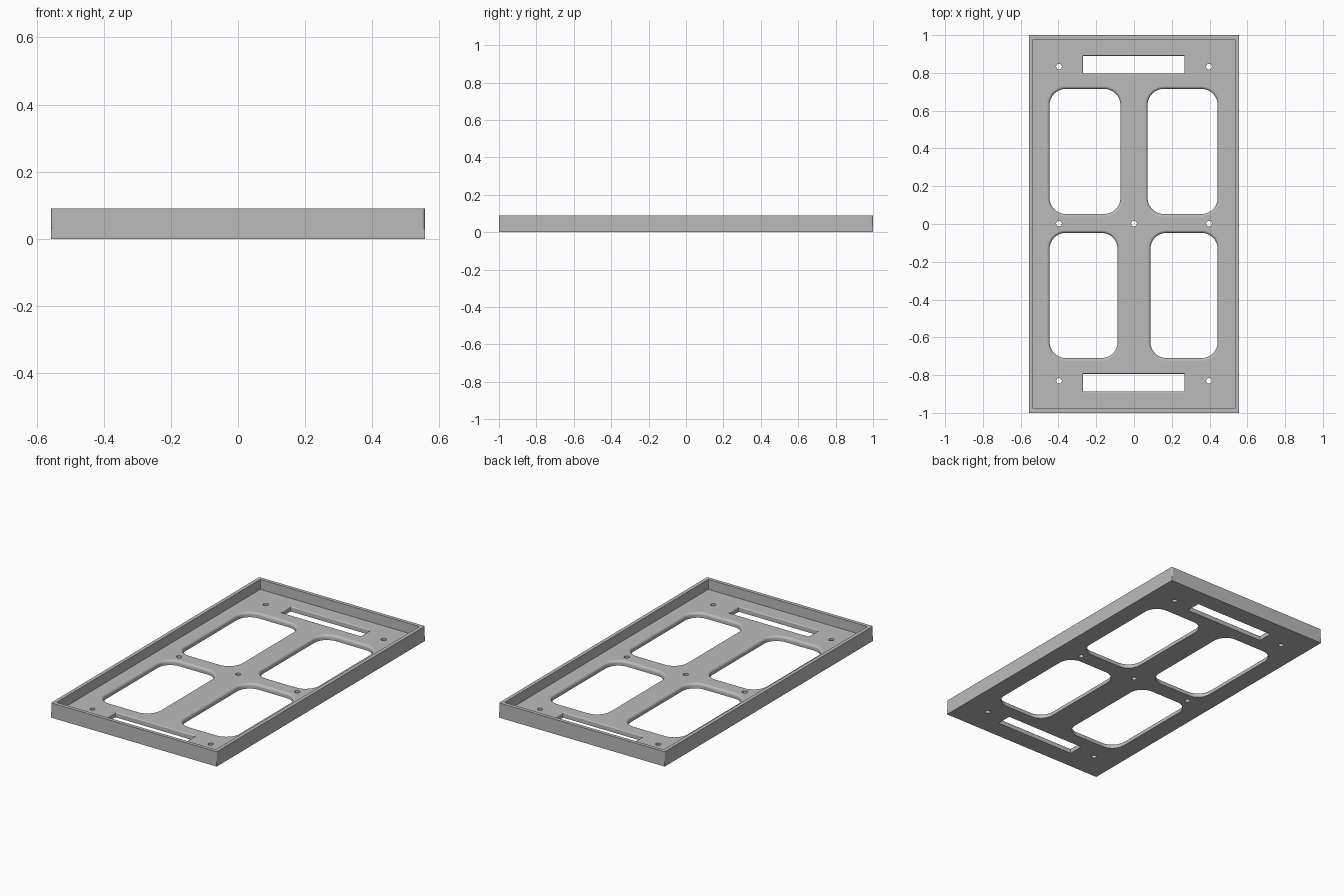
import bpy, bmesh
from math import cos, sin, pi, radians

if "Cube" in bpy.data.objects:
    bpy.data.objects.remove(bpy.data.objects["Cube"])

HALF_X, HALF_Y = 0.557, 1.0
FLOOR, TOP, WALL = 0.03, 0.09, 0.022

grey = bpy.data.materials.new("plain grey")
grey.use_nodes = True
grey.diffuse_color = (0.5, 0.5, 0.5, 1)
grey.node_tree.nodes["Principled BSDF"].inputs["Base Color"].default_value = (0.5, 0.5, 0.5, 1)


def outline(cx, cy, hx, hy, r, steps):
    """Rounded rectangle, counter-clockwise; equal half sizes and radius give a circle."""
    pts = []
    for q, (sx, sy) in enumerate([(1, 1), (-1, 1), (-1, -1), (1, -1)]):
        for i in range(steps + 1):
            a = (q + i / steps) * pi / 2
            pts.append((cx + sx * (hx - r) + r * cos(a), cy + sy * (hy - r) + r * sin(a)))
    return pts


def stack(bm, layers, bottom_cap=True, top_cap=True):
    """Skin a list of (outline, height) layers."""
    rings = [[bm.verts.new((x, y, z)) for x, y in pts] for pts, z in layers]
    for low, high in zip(rings, rings[1:]):
        n = len(low)
        for i in range(n):
            j = (i + 1) % n
            bm.faces.new((low[i], low[j], high[j], high[i]))
    if bottom_cap:
        bm.faces.new(rings[0][::-1])
    if top_cap:
        bm.faces.new(rings[-1])


def make_object(name, bm):
    bmesh.ops.remove_doubles(bm, verts=bm.verts, dist=1e-5)
    bmesh.ops.recalc_face_normals(bm, faces=bm.faces)
    mesh = bpy.data.meshes.new(name)
    bm.to_mesh(mesh)
    bm.free()
    mesh.materials.append(grey)
    obj = bpy.data.objects.new(name, mesh)
    bpy.context.collection.objects.link(obj)
    return obj


def select(obj):
    bpy.ops.object.select_all(action='DESELECT')
    obj.select_set(True)
    bpy.context.view_layer.objects.active = obj


def add_hole(bm, x0, x1, y0, y1, r, fillet, steps):
    """Cutter that flares at the top to leave a rounded upper edge."""
    cx, cy, hx, hy = (x0 + x1) / 2, (y0 + y1) / 2, (x1 - x0) / 2, (y1 - y0) / 2
    profile = [(0, -0.02)]
    if fillet:
        for i in range(6):
            a = i / 5 * pi / 2
            profile.append((fillet * (1 - cos(a)), FLOOR - fillet + fillet * sin(a)))
    profile.append((fillet, FLOOR + 0.02))
    stack(bm, [(outline(cx, cy, hx + d, hy + d, r + d, steps), z) for d, z in profile])


# Base plate
bm = bmesh.new()
bmesh.ops.create_cube(bm, size=1)
for v in bm.verts:
    v.co.x *= 2 * HALF_X
    v.co.y *= 2 * HALF_Y
    v.co.z = (v.co.z + 0.5) * FLOOR
base = make_object("base_plate", bm)

# Openings: four windows, two slots, seven screw holes
bm = bmesh.new()
for inner, y0, y1 in [(0.072, 0.053, 0.715), (0.087, -0.71, -0.047)]:
    add_hole(bm, -0.447, -inner, y0, y1, 0.085, 0.015, 10)
    add_hole(bm, inner, 0.443, y0, y1, 0.085, 0.015, 10)
for y0, y1 in [(0.798, 0.89), (-0.887, -0.793)]:
    add_hole(bm, -0.27, 0.267, y0, y1, 0.002, 0.006, 2)
for x, y in [(-0.397, 0.833), (0.397, 0.833), (-0.397, 0.002), (0, 0.002),
             (0.397, 0.002), (-0.397, -0.83), (0.397, -0.83)]:
    add_hole(bm, x - 0.015, x + 0.015, y - 0.015, y + 0.015, 0.015, 0, 5)
cutter = make_object("opening_cutter", bm)
cutter.hide_render = True

cut = base.modifiers.new("openings", 'BOOLEAN')
cut.operation = 'DIFFERENCE'
cut.solver = 'EXACT'
cut.object = cutter
select(base)
bpy.ops.object.modifier_apply(modifier=cut.name)
bpy.data.objects.remove(cutter)

# Raised rim with softened outer corners
bm = bmesh.new()
outer = outline(0, 0, HALF_X, HALF_Y, 0.009, 5)
inner = outline(0, 0, HALF_X - WALL, HALF_Y - WALL, 0.0005, 5)
stack(bm, [(outer, FLOOR), (outer, TOP), (inner, TOP), (inner, FLOOR)], False, False)
rim = make_object("raised_rim", bm)

# Smooth fillets, crisp edges, flat faces kept flat
for obj in (base, rim):
    select(obj)
    bpy.ops.object.shade_smooth_by_angle(angle=radians(30))
    weighted = obj.modifiers.new("flat_face_normals", 'WEIGHTED_NORMAL')
    weighted.keep_sharp = True
